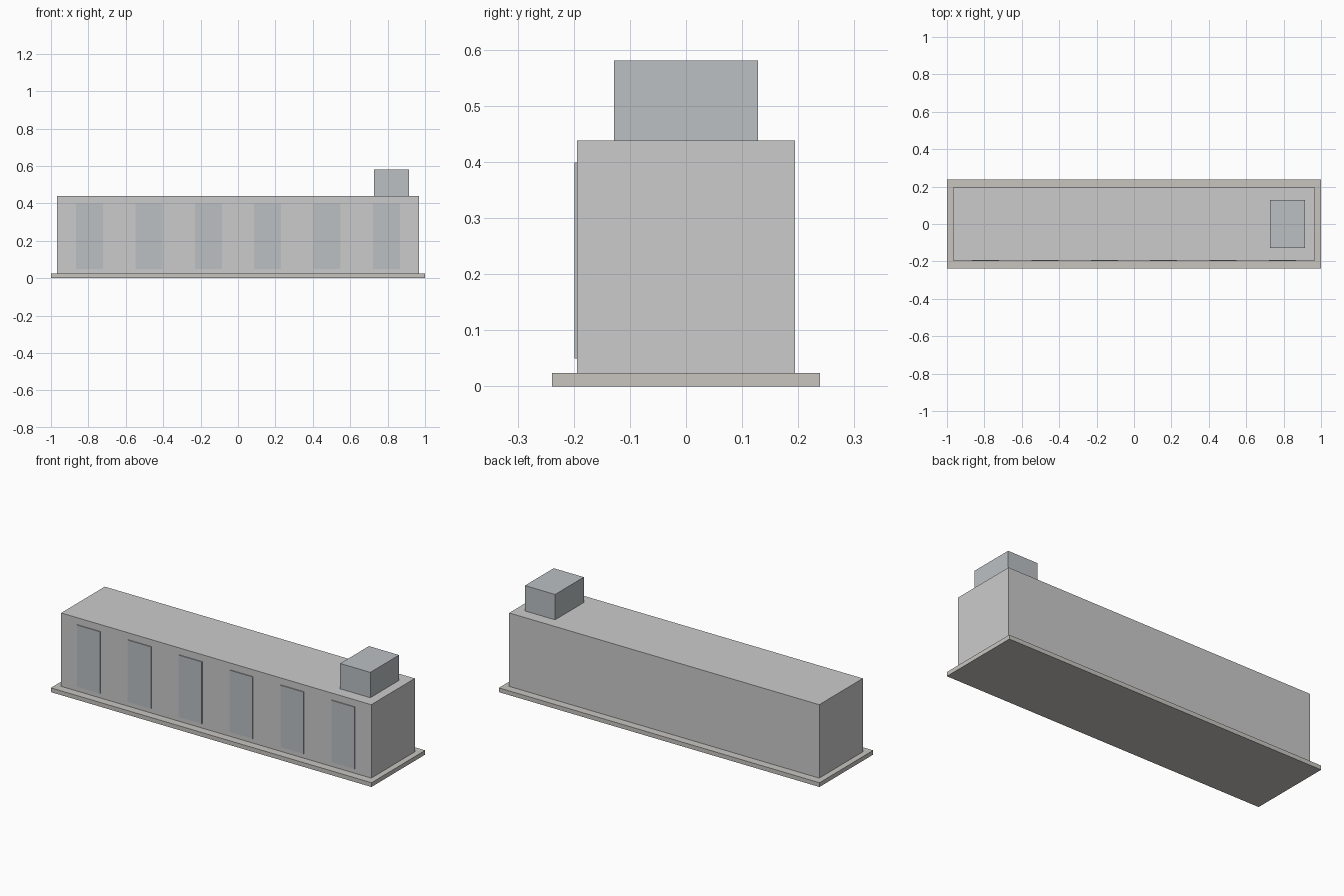
import bpy

if "Cube" in bpy.data.objects:
    bpy.data.objects.remove(bpy.data.objects["Cube"])


def material(name, rgb):
    m = bpy.data.materials.new(name)
    m.diffuse_color = (*rgb, 1)
    m.use_nodes = True
    m.node_tree.nodes["Principled BSDF"].inputs["Base Color"].default_value = m.diffuse_color
    return m


wall = material("pale_concrete", (0.78, 0.78, 0.75))
slab = material("warm_stone", (0.58, 0.56, 0.53))
steel = material("blue_grey", (0.50, 0.53, 0.55))


def box(name, x, y, z, mat):
    """Box spanning the given (min, max) ranges."""
    spans = (x, y, z)
    bpy.ops.mesh.primitive_cube_add(size=1, location=[(a + b) / 2 for a, b in spans])
    ob = bpy.context.object
    ob.name = name
    ob.scale = [b - a for a, b in spans]
    bpy.ops.object.transform_apply(location=False, rotation=False, scale=True)
    ob.data.materials.append(mat)
    return ob


# Foundation slab and main hall
box("foundation", (-1, 1), (-0.239, 0.239), (0, 0.024), slab)
box("main_hall", (-0.967, 0.967), (-0.194, 0.194), (0.024, 0.438), wall)

# Roof unit at the right end
box("roof_unit", (0.727, 0.915), (-0.128, 0.128), (0.438, 0.581), steel)

# Row of tall window panels on the front
for i in range(6):
    cx = (i - 2.5) * 0.3177
    box(f"window_{i + 1}", (cx - 0.072, cx + 0.072), (-0.199, -0.193), (0.05, 0.399), steel)
